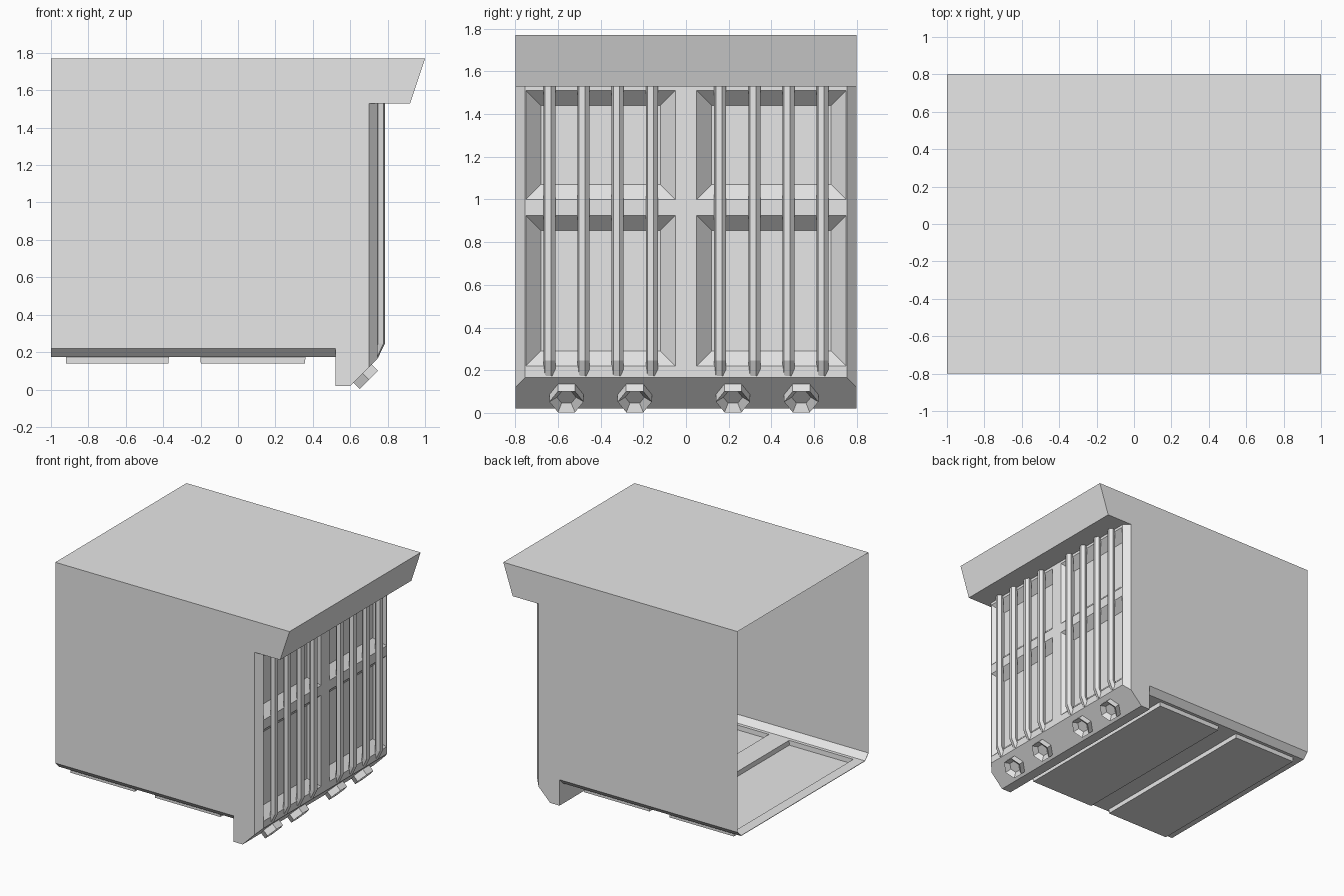
import bpy, bmesh, math
from mathutils import Vector, Matrix

cube = bpy.data.objects.get("Cube")
if cube:
    bpy.data.objects.remove(cube, do_unlink=True)

grey = bpy.data.materials.new("plain grey")
grey.use_nodes = True
grey.diffuse_color = (0.8, 0.8, 0.8, 1)
grey.node_tree.nodes["Principled BSDF"].inputs["Base Color"].default_value = (0.8, 0.8, 0.8, 1)


def finish(name, bm):
    bmesh.ops.remove_doubles(bm, verts=bm.verts, dist=0.0001)
    mesh = bpy.data.meshes.new(name)
    bm.to_mesh(mesh)
    bm.free()
    mesh.materials.append(grey)
    obj = bpy.data.objects.new(name, mesh)
    bpy.context.scene.collection.objects.link(obj)
    return obj


def add_face(bm, points, outward):
    """Add a face whose normal points to the given side."""
    face = bm.faces.new([bm.verts.new(p) for p in points])
    face.normal_update()
    if face.normal.dot(Vector(outward)) < 0:
        face.normal_flip()


def pocket_grid(bm, us, vs, pockets, inset, depth, place, outward):
    """Flat grid in which chosen cells are pushed in or out with sloping sides."""
    for i in range(len(us) - 1):
        for j in range(len(vs) - 1):
            u0, u1, v0, v1 = us[i], us[i + 1], vs[j], vs[j + 1]
            rim = [(u0, v0), (u1, v0), (u1, v1), (u0, v1)]
            outer = [place(u, v, 0) for u, v in rim]
            if (i, j) not in pockets:
                add_face(bm, outer, outward)
                continue
            a, b, c, d = u0 + inset, u1 - inset, v0 + inset, v1 - inset
            inner = [place(u, v, depth) for u, v in [(a, c), (b, c), (b, d), (a, d)]]
            add_face(bm, inner, outward)
            for k in range(4):
                n = (k + 1) % 4
                add_face(bm, [outer[k], outer[n], inner[n], inner[k]], outward)


# Body shell: side outline swept across the width, open at the -x end
W = 0.8
outline = [(-1, 1.77), (-1, 0.22), (0.52, 0.22), (0.52, 0.02), (0.6, 0.02),
           (0.7, 0.12), (0.7, 1.53), (0.92, 1.53), (1, 1.77)]
open_edges = (0, 1, 5)
bm = bmesh.new()
for side in (-1, 1):
    add_face(bm, [(x, side * W, z) for x, z in outline], (0, side, 0))
for k, (x0, z0) in enumerate(outline):
    if k in open_edges:
        continue
    x1, z1 = outline[(k + 1) % len(outline)]
    add_face(bm, [(x0, -W, z0), (x1, -W, z1), (x1, W, z1), (x0, W, z0)],
             (z1 - z0, 0, x0 - x1))
finish("body_shell", bm)

# Panelled end wall with four pockets and chamfered borders
FX, FY, FZ = 0.745, 0.755, 0.165
bm = bmesh.new()
pocket_grid(bm, [-FY, -0.75, -0.05, 0.05, 0.75, FY],
            [FZ, 0.22, 0.925, 1.0, 1.51, 1.53],
            {(1, 1), (3, 1), (1, 3), (3, 3)}, 0.07, 0.07,
            lambda u, v, d: (FX - d, u, v), (1, 0, 0))
for side in (-1, 1):
    add_face(bm, [(0.7, side * W, 0.12), (FX, side * FY, FZ),
                  (FX, side * FY, 1.53), (0.7, side * W, 1.53)], (1, side, 0))
add_face(bm, [(0.7, -W, 0.12), (0.7, W, 0.12), (FX, FY, FZ), (FX, -FY, FZ)], (1, 0, -1))
finish("panelled_end_wall", bm)

# Thin floor with two lowered pads and chamfered long edges
bm = bmesh.new()
pocket_grid(bm, [-1, -0.92, -0.37, -0.2, 0.36, 0.52], [-FY, -0.73, 0.73, FY],
            {(1, 1), (3, 1)}, 0.001, 0.035,
            lambda u, v, d: (u, v, 0.175 - d), (0, 0, -1))
for side in (-1, 1):
    add_face(bm, [(-1, side * W, 0.22), (0.52, side * W, 0.22),
                  (0.52, side * FY, 0.175), (-1, side * FY, 0.175)], (0, side, -1))
floor = finish("floor", bm)
thick = floor.modifiers.new("thickness", 'SOLIDIFY')
thick.thickness = 0.004
thick.offset = -1

# Vertical guard bars, bent in at the foot
path = [(0.757, 1.53), (0.757, 0.245), (0.722, 0.172)]
bar_places = [s * 0.16 * n for s in (-1, 1) for n in (1, 2, 3, 4)]
for n, y in enumerate(bar_places):
    bm = bmesh.new()
    rings = []
    for x, z in path:
        ring = []
        for k in range(6):
            a = math.radians(60 * k + 15)
            ring.append(bm.verts.new((x + 0.029 * math.cos(a), y + 0.029 * math.sin(a), z)))
        rings.append(ring)
    for low, high in zip(rings, rings[1:]):
        for k in range(6):
            bm.faces.new([low[k], low[k - 1], high[k - 1], high[k]])
    bm.faces.new(rings[0])
    bm.faces.new(rings[-1][::-1])
    bmesh.ops.recalc_face_normals(bm, faces=bm.faces)
    finish(f"guard_bar_{n + 1}", bm)

# Hexagonal nuts with a socket, set square to the sloping foot
axis = Vector((1, 0, -1)).normalized()
turn = Matrix((axis.cross(Vector((0, 1, 0))), (0, 1, 0), axis)).transposed()
for n, y in enumerate((-0.56, -0.24, 0.22, 0.54)):
    bm = bmesh.new()
    bmesh.ops.create_cone(bm, cap_ends=True, segments=6, radius1=0.08, radius2=0.08, depth=0.06)
    bmesh.ops.rotate(bm, verts=bm.verts, matrix=Matrix.Rotation(math.pi / 2, 3, 'Z'))
    cap = max(bm.faces, key=lambda f: f.calc_center_median().z)
    corner = max(cap.verts, key=lambda v: v.co.y)
    if corner.co.y < 0.079:
        bmesh.ops.rotate(bm, verts=bm.verts, matrix=Matrix.Rotation(math.pi / 6, 3, 'Z'))
    bmesh.ops.inset_region(bm, faces=[cap], thickness=0.035)
    bmesh.ops.translate(bm, verts=cap.verts, vec=(0, 0, -0.03))
    bmesh.ops.transform(bm, verts=bm.verts,
                        matrix=Matrix.Translation((0.679, y, 0.073)) @ turn.to_4x4())
    bmesh.ops.recalc_face_normals(bm, faces=bm.faces)
    finish(f"foot_nut_{n + 1}", bm)
